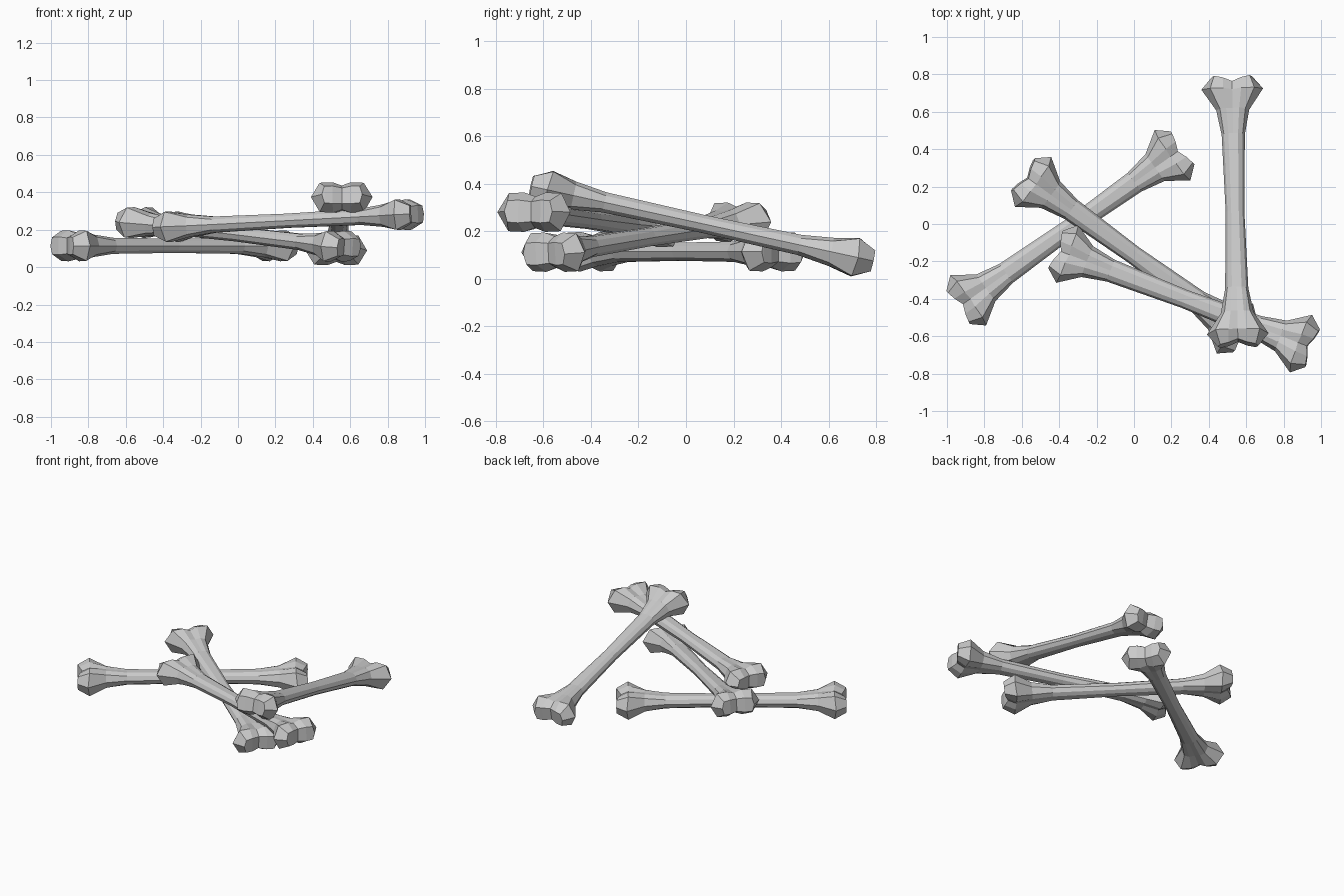
import bpy, bmesh
from math import radians
from mathutils import Matrix, Vector

if "Cube" in bpy.data.objects:
    bpy.data.objects.remove(bpy.data.objects["Cube"])

# Quarter outlines along half a bone: (distance along, half width, half height)
# ordered top centre, lobe inner, lobe corner, outer edge
STATIONS = [
    [(0.0, 0, .038), (0.0, .02, .038), (0.0, .04, .024), (0.0, .05, 0)],
    [(.42, 0, .043), (.42, .026, .043), (.42, .05, .028), (.42, .062, 0)],
    [(.555, 0, .056), (.555, .035, .06), (.555, .068, .046), (.555, .088, 0)],
    [(.655, 0, .066), (.66, .048, .083), (.66, .118, .08), (.67, .165, 0)],
    [(.705, 0, .042), (.725, .05, .048), (.735, .095, .045), (.737, .108, 0)],
]


def full_ring(quarter, side):
    """Mirror a quarter outline into a closed ring of 12 points."""
    right_top = [Vector((u * side, v, h)) for u, v, h in quarter]
    half = right_top + [Vector((p.x, p.y, -p.z)) for p in reversed(right_top[:3])]
    return half + [Vector((p.x, -p.y, p.z)) for p in reversed(half[1:-1])]


def bone_mesh():
    bm = bmesh.new()
    order = [(s, -1) for s in reversed(STATIONS[1:])] + [(s, 1) for s in STATIONS]
    rings = [[bm.verts.new(p) for p in full_ring(s, side)] for s, side in order]
    n = 12
    # shaft and knob walls
    for a, b in zip(rings, rings[1:]):
        for i in range(n):
            j = (i + 1) % n
            bm.faces.new((a[i], a[j], b[j], b[i]))
    # two-lobed end faces, in strips from top to bottom
    for r in (rings[0], rings[-1]):
        for s in (1, -1):
            t = [r[(s * k) % n] for k in range(7)]
            bm.faces.new((t[0], t[1], t[5], t[6]))
            bm.faces.new((t[1], t[2], t[4], t[5]))
            bm.faces.new((t[2], t[3], t[4]))
    bmesh.ops.recalc_face_normals(bm, faces=bm.faces)
    mesh = bpy.data.meshes.new("bone")
    bm.to_mesh(mesh)
    bm.free()
    return mesh


mesh = bone_mesh()

# The pile: name, centre, heading and upward tilt in degrees
for name, centre, yaw, pitch in [
    ("ground_bone", (-.34, -.02, .114), 35.4, 0),
    ("leaning_bone", (0, -.167, .175), -36, -5.5),
    ("front_bone", (.268, -.40, .248), -21, 2.8),
    ("top_bone", (.54, .067, .232), -88.7, 12.3),
]:
    bone = bpy.data.objects.new(name, mesh)
    bone.matrix_world = (Matrix.Translation(centre)
                         @ Matrix.Rotation(radians(yaw), 4, 'Z')
                         @ Matrix.Rotation(radians(-pitch), 4, 'Y'))
    bpy.context.collection.objects.link(bone)
